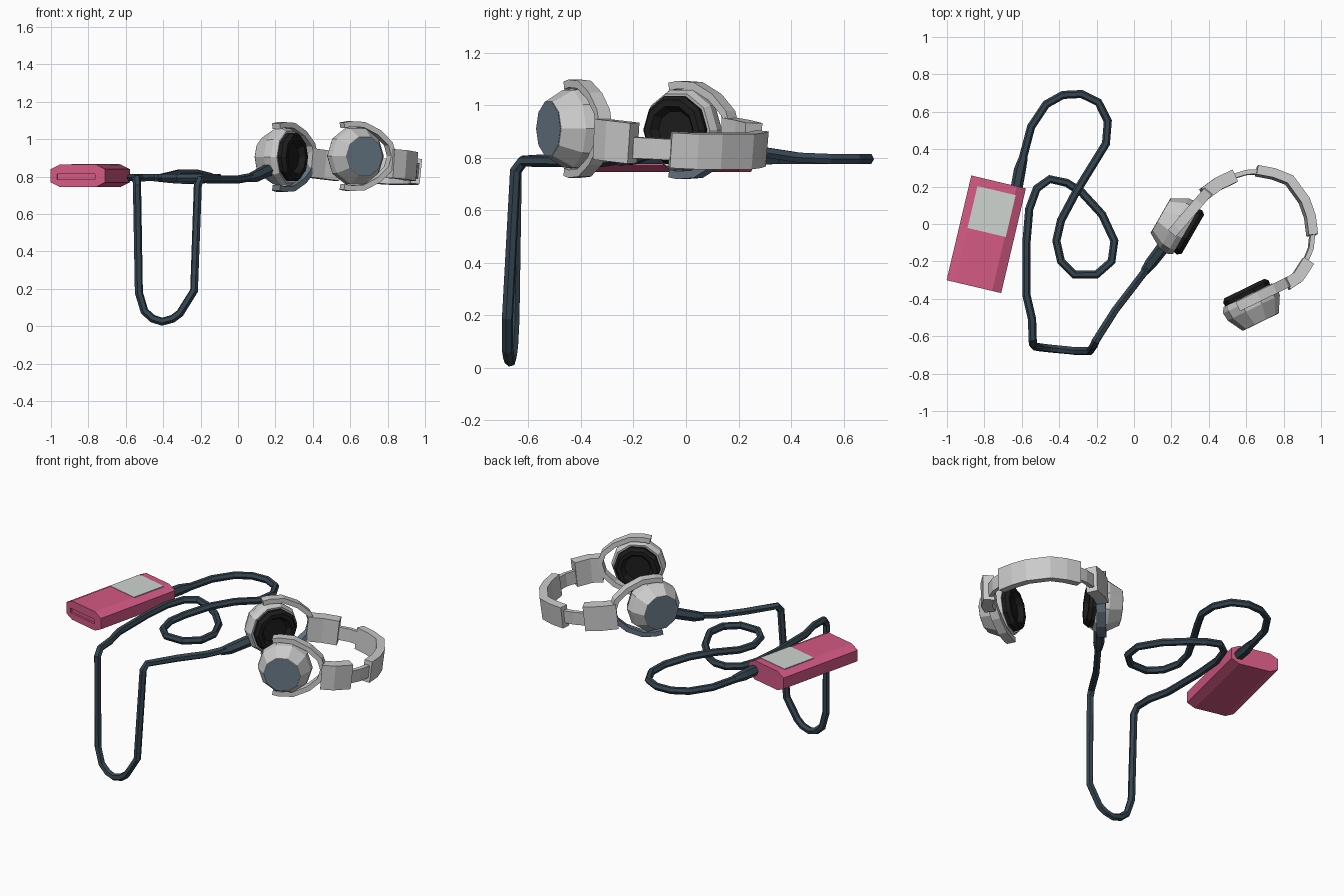
import bpy, bmesh, math
from mathutils import Vector, Matrix

if "Cube" in bpy.data.objects:
    bpy.data.objects.remove(bpy.data.objects["Cube"])


def material(name, rgb):
    m = bpy.data.materials.new(name)
    m.diffuse_color = (*rgb, 1)
    m.use_nodes = True
    m.node_tree.nodes["Principled BSDF"].inputs["Base Color"].default_value = m.diffuse_color
    return m


PINK = material("pink", (0.66, 0.10, 0.23))
CABLE = material("cable_slate", (0.035, 0.06, 0.08))
BLACK = material("cushion_black", (0.012, 0.012, 0.012))
BLUE = material("blue_grey", (0.14, 0.19, 0.24))
SCREEN = material("screen_grey", (0.62, 0.66, 0.64))


def finish(bm, name, mat=None):
    bmesh.ops.recalc_face_normals(bm, faces=bm.faces)
    me = bpy.data.meshes.new(name)
    bm.to_mesh(me)
    bm.free()
    ob = bpy.data.objects.new(name, me)
    bpy.context.collection.objects.link(ob)
    if mat:
        me.materials.append(mat)
    return ob


def skin(bm, rings, caps=True):
    n = len(rings[0])
    for a, b in zip(rings, rings[1:]):
        for i in range(n):
            j = (i + 1) % n
            bm.faces.new((a[i], a[j], b[j], b[i]))
    if caps:
        bm.faces.new(rings[0])
        bm.faces.new(rings[-1])


def sweep(name, path, section, up, mat=None, scales=None):
    """Carry a flat section along a path; section = (side, up) offsets."""
    pts = [Vector(p) for p in path]
    up = Vector(up)
    bm = bmesh.new()
    rings = []
    for k, p in enumerate(pts):
        d_in = (p - pts[max(k - 1, 0)]).normalized()
        d_out = (pts[min(k + 1, len(pts) - 1)] - p).normalized()
        t = (d_in + d_out).normalized()
        up = (up - t * up.dot(t)).normalized()
        side = t.cross(up)
        s = scales[k] if scales else 1
        rings.append([bm.verts.new(p + side * a * s + up * b * s) for a, b in section])
    skin(bm, rings)
    return finish(bm, name, mat)


def rect(w, h):
    return [(-w / 2, -h / 2), (w / 2, -h / 2), (w / 2, h / 2), (-w / 2, h / 2)]


def ngon(r, n):
    return [(r * math.cos(2 * math.pi * i / n), r * math.sin(2 * math.pi * i / n)) for i in range(n)]


def lathe(name, profile, origin, axis, mat=None, sides=10):
    """Turn (distance along axis, radius) points round an axis."""
    axis = Vector(axis).normalized()
    v = Vector((0, 0, 1))
    u = v.cross(axis)
    bm = bmesh.new()
    rings = []
    for t, r in profile:
        ring = []
        for i in range(sides):
            a = 2 * math.pi * (i + 0.5) / sides
            ring.append(bm.verts.new(Vector(origin) + axis * t + (u * math.sin(a) + v * math.cos(a)) * r))
        rings.append(ring)
    skin(bm, rings)
    return finish(bm, name, mat)


# Music player: chamfered bar with a slot in its near end and a screen on top
place = Matrix.Translation((-0.79, -0.055, 0.805)) @ Matrix.Rotation(math.radians(-13.3), 4, 'Z')


def box(name, centre, size, mat=None):
    bm = bmesh.new()
    bmesh.ops.create_cube(bm, size=1, matrix=place @ Matrix.Translation(centre) @ Matrix.Diagonal((*size, 1)))
    return finish(bm, name, mat)


bar = [(-0.15, -0.035), (-0.10, -0.06), (0.10, -0.06), (0.15, -0.035),
       (0.15, 0.035), (0.10, 0.06), (-0.10, 0.06), (-0.15, 0.035)]
player = sweep("player_body", [place @ Vector((0, y, 0)) for y in (-0.2875, 0.2875)], bar, (0, 0, 1), PINK)
slot = box("slot_cutter", (-0.01, -0.29, -0.005), (0.21, 0.03, 0.028))
slot.hide_render = True
slot.hide_viewport = True
cut = player.modifiers.new("slot", 'BOOLEAN')
cut.operation = 'DIFFERENCE'
cut.object = slot
box("player_screen", (0.0, 0.125, 0.06), (0.21, 0.23, 0.006), SCREEN)

# Cable: flat loops on the table, then a hanging loop over the edge
flat = [(-0.60, 0.33), (-0.55, 0.52), (-0.47, 0.64), (-0.38, 0.69), (-0.28, 0.695), (-0.19, 0.65),
        (-0.14, 0.55), (-0.15, 0.43), (-0.23, 0.30), (-0.31, 0.17), (-0.39, 0.02), (-0.415, -0.09),
        (-0.39, -0.20), (-0.32, -0.27), (-0.20, -0.27), (-0.12, -0.20), (-0.105, -0.09),
        (-0.17, 0.05), (-0.28, 0.17), (-0.36, 0.22), (-0.45, 0.24), (-0.52, 0.19), (-0.56, 0.08),
        (-0.575, -0.10), (-0.575, -0.38), (-0.545, -0.51)]
lift = {7: 0.80, 8: 0.82, 9: 0.82, 10: 0.80, 17: 0.785, 18: 0.78, 19: 0.785}
path = [(x, y, lift.get(i, 0.795)) for i, (x, y) in enumerate(flat)]
path += [(-0.542, -0.615, 0.79), (-0.54, -0.645, 0.75), (-0.53, -0.655, 0.18), (-0.50, -0.66, 0.08),
         (-0.455, -0.665, 0.04), (-0.405, -0.67, 0.025), (-0.35, -0.675, 0.04), (-0.31, -0.68, 0.07),
         (-0.235, -0.68, 0.19), (-0.215, -0.65, 0.75), (-0.205, -0.625, 0.785),
         (-0.10, -0.46, 0.785), (0, -0.33, 0.785), (0.08, -0.225, 0.80)]
sweep("cable", path, ngon(0.022, 6), (0, 0, 1), CABLE)
sweep("player_plug", [(-0.63, 0.18, 0.805), (-0.61, 0.29, 0.80), (-0.59, 0.36, 0.797)],
      ngon(0.032, 6), (0, 0, 1), CABLE, (1, 1, 0.72))
sweep("headphone_plug", [(0.055, -0.255, 0.79), (0.09, -0.21, 0.80), (0.19, -0.08, 0.85)],
      ngon(0.032, 6), (0, 0, 1), CABLE, (0.72, 1, 1.1))

# Ear cups with forks: (label, cushion centre, outward axis, fork centre, fork direction)
cups = [("left", (0.315, -0.055, 0.905), (-0.87, 0.5, 0), (0.25, 0.005, 0.905), (0.65, 0.75, 0)),
        ("right", (0.59, -0.345, 0.91), (0.44, -0.9, 0), (0.62, -0.41, 0.91), (0.9, 0.44, 0))]
fork = [(-0.07, 0.165), (-0.03, 0.172), (0.05, 0.168), (0.14, 0.125), (0.205, 0.065), (0.225, 0)]
for label, centre, axis, pivot, along in cups:
    lathe(label + "_cup_housing", [(0.045, 0.12), (0.04, 0.145), (0.07, 0.16), (0.115, 0.155), (0.198, 0.108)],
          centre, axis)
    lathe(label + "_cup_disc", [(0.19, 0.10), (0.2, 0.106)], centre, axis, BLUE)
    lathe(label + "_cushion", [(0.06, 0.13), (0.02, 0.136), (0, 0.12), (0, 0.095), (0.03, 0.075)],
          centre, axis, BLACK)
    u = Vector(along).normalized()
    across = u.cross(Vector((0, 0, 1)))
    for half, sign in (("upper", 1), ("lower", -1)):
        pts = [Vector(pivot) + u * a + Vector((0, 0, sign * b)) for a, b in fork]
        blue = BLUE if (label, half) == ("left", "lower") else None
        sweep(f"{label}_{half}_fork", pts, rect(0.03, 0.055), across, blue)

# Headband: padded arch, sliders and end blocks, sinking away from the cups
lean = (0.12, 0.08, 1)
arch = [(0.655, 0.285, 0.835), (0.745, 0.268, 0.83), (0.83, 0.235, 0.825), (0.91, 0.125, 0.825),
        (0.94, 0.04, 0.825), (0.953, -0.06, 0.83)]
sweep("headband_arch", arch, rect(0.05, 0.135), lean)
sweep("left_slider", [(0.50, 0.245, 0.845), (0.60, 0.275, 0.84), (0.68, 0.28, 0.835)], rect(0.025, 0.08), lean)
sweep("right_slider", [(0.90, -0.24, 0.84), (0.945, -0.13, 0.835), (0.955, -0.04, 0.83)], rect(0.025, 0.08), lean)
sweep("left_end_block", [(0.375, 0.16, 0.875), (0.45, 0.215, 0.865), (0.535, 0.255, 0.855)], rect(0.07, 0.155), lean)
sweep("right_end_block", [(0.815, -0.325, 0.87), (0.875, -0.285, 0.865), (0.93, -0.2, 0.855)], rect(0.065, 0.155), lean)
